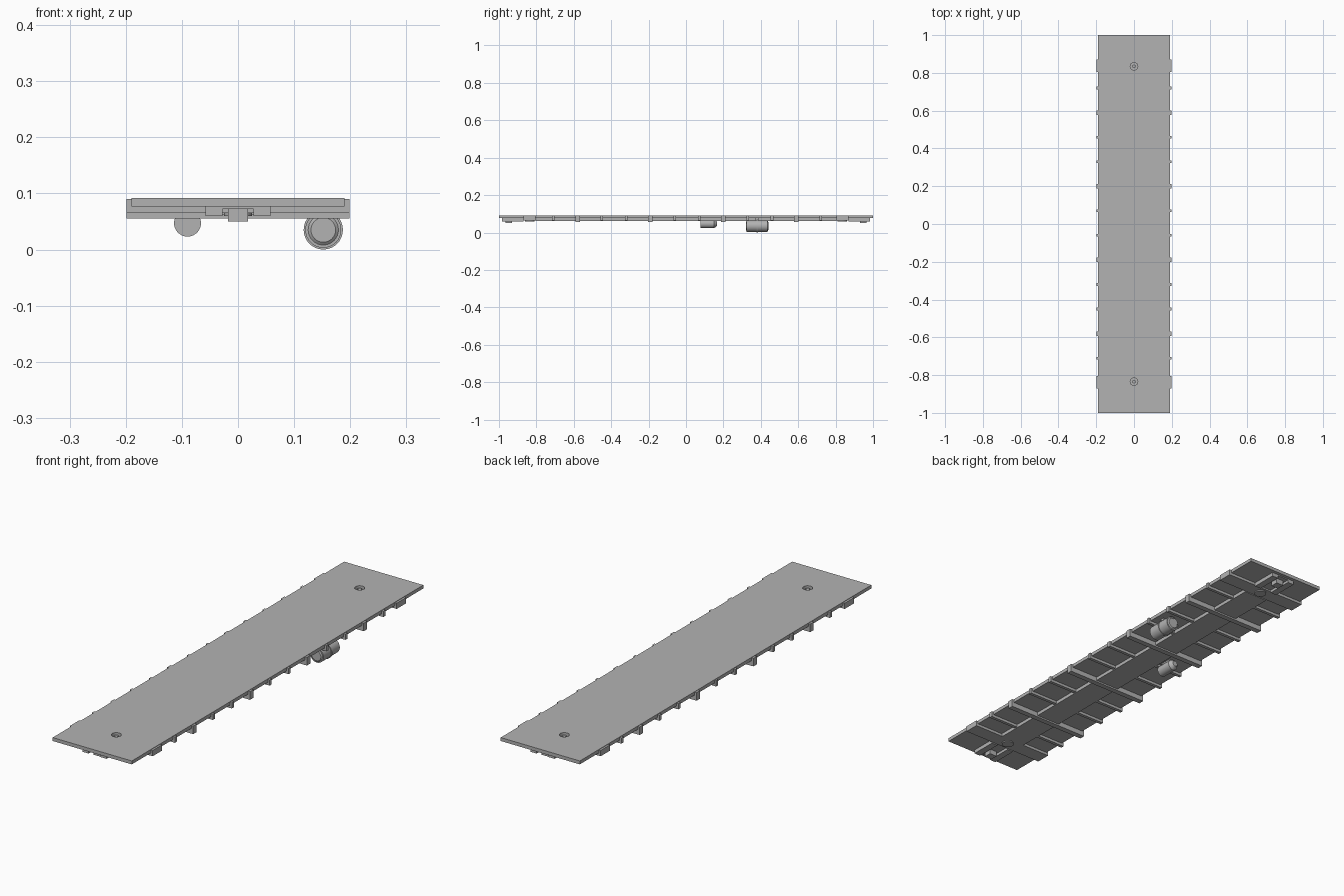
import bpy
import math

cube = bpy.data.objects.get("Cube")
if cube:
    bpy.data.objects.remove(cube, do_unlink=True)

GREY = (0.45, 0.45, 0.45, 1)
grey = bpy.data.materials.new("plain grey")
grey.use_nodes = True
grey.diffuse_color = GREY
grey.node_tree.nodes["Principled BSDF"].inputs["Base Color"].default_value = GREY


def mesh_object(name, verts, faces):
    mesh = bpy.data.meshes.new(name)
    mesh.from_pydata(verts, [], faces)
    mesh.materials.append(grey)
    obj = bpy.data.objects.new(name, mesh)
    bpy.context.collection.objects.link(obj)
    return obj


def box(name, x, y, z):
    """Box from (low, high) ranges."""
    x, y, z = sorted(x), sorted(y), sorted(z)
    verts = [(a, b, c) for a in x for b in y for c in z]
    faces = [(0, 1, 3, 2), (4, 6, 7, 5), (0, 4, 5, 1),
             (2, 3, 7, 6), (0, 2, 6, 4), (1, 5, 7, 3)]
    return mesh_object(name, verts, faces)


def lathe(name, centre, profile, along_y=True, sides=32):
    """Closed turned solid from (offset, radius) steps along y or z."""
    cx, cy, cz = centre
    verts, faces = [], []
    for offset, radius in profile:
        for i in range(sides):
            a = 2 * math.pi * i / sides
            u, v = radius * math.cos(a), radius * math.sin(a)
            if along_y:
                verts.append((cx + u, cy + offset, cz + v))
            else:
                verts.append((cx + v, cy + u, cz + offset))
    for k in range(len(profile) - 1):
        for i in range(sides):
            j = (i + 1) % sides
            a, b = k * sides, (k + 1) * sides
            faces.append((a + i, b + i, b + j, a + j))
    faces.append(tuple(range(sides)))
    faces.append(tuple(reversed(range(len(verts) - sides, len(verts)))))
    obj = mesh_object(name, verts, faces)
    bpy.context.view_layer.objects.active = obj
    for other in bpy.context.selected_objects:
        other.select_set(False)
    obj.select_set(True)
    bpy.ops.object.shade_smooth_by_angle(angle=math.radians(35))
    return obj


DECK_BOTTOM, DECK_TOP = 0.077, 0.092
HALF, OUTER, SILL = 0.19, 0.199, 0.058
PIVOT = 0.835

# Deck with a pivot hole at each end
deck = box("deck", (-HALF, HALF), (-1, 1), (DECK_BOTTOM, DECK_TOP))
for side in (-1, 1):
    cutter = lathe("pivot_hole_cutter", (0, side * PIVOT, 0.085),
                   [(-0.02, 0.02), (0.02, 0.02)], along_y=False)
    cutter.hide_render = True
    cutter.hide_viewport = True
    cut = deck.modifiers.new("pivot hole", "BOOLEAN")
    cut.object = cutter
    cut.solver = "EXACT"

# Centre sill
box("centre_sill", (-SILL, SILL), (-0.805, 0.805), (0.062, DECK_BOTTOM))

# Cross ribs with stake ends beside the deck, every third one deeper
for i in range(12):
    y = -0.71 + 0.13 * i
    deep = i % 3 == 1
    half_width = 0.012 if deep else 0.007
    bottom = 0.055 if deep else 0.065
    span = (y - half_width, y + half_width)
    if deep:
        box("deep_rib", (-OUTER, OUTER), span, (bottom, DECK_BOTTOM))
    for side in (-1, 1):
        if not deep:
            box("rib", (side * SILL, side * OUTER), span, (bottom, DECK_BOTTOM))
        box("stake_pocket", (side * HALF, side * OUTER), span,
            (DECK_BOTTOM, 0.09))

# End assemblies
for end in (-1, 1):
    span = (end * 0.805, end * 0.87)
    box("bolster", (-OUTER, OUTER), span, (0.065, DECK_BOTTOM))
    for side in (-1, 1):
        box("bolster_end", (side * HALF, side * OUTER), span,
            (DECK_BOTTOM, 0.09))
        box("coupler_cheek", (side * 0.028, side * SILL),
            (end * 0.87, end * 0.985), (0.06, 0.072))
    box("coupler_roof", (-SILL, SILL), (end * 0.87, end * 0.985),
        (0.072, DECK_BOTTOM))
    box("coupler_post", (-0.018, 0.018), (end * 0.93, end * 0.965),
        (0.05, 0.072))
    lathe("pivot_pad", (0, end * PIVOT, 0.06),
          [(0, 0.025), (0.005, 0.025)], along_y=False)
    lathe("pivot_pin", (0, end * PIVOT, 0.077),
          [(0, 0.009), (0.01, 0.009)], along_y=False, sides=16)

# Large tank with domed ends, strap and hanger
tank = (0.152, 0.38, 0.035)
lathe("large_tank", tank,
      [(-0.06, 0.022), (-0.056, 0.027), (-0.056, 0.032),
       (0.056, 0.032), (0.056, 0.027), (0.06, 0.022)])
lathe("tank_strap", tank, [(-0.004, 0.035), (0.004, 0.035)])
box("tank_hanger", (0.14, 0.164), (0.37, 0.39), (0.06, DECK_BOTTOM))

# Small brake cylinder with tapered end
lathe("brake_cylinder", (-0.09, 0.12, 0.047),
      [(-0.043, 0.024), (0.03, 0.024), (0.045, 0.012)])
box("cylinder_hanger", (-0.1, -0.08), (0.09, 0.14), (0.065, DECK_BOTTOM))
